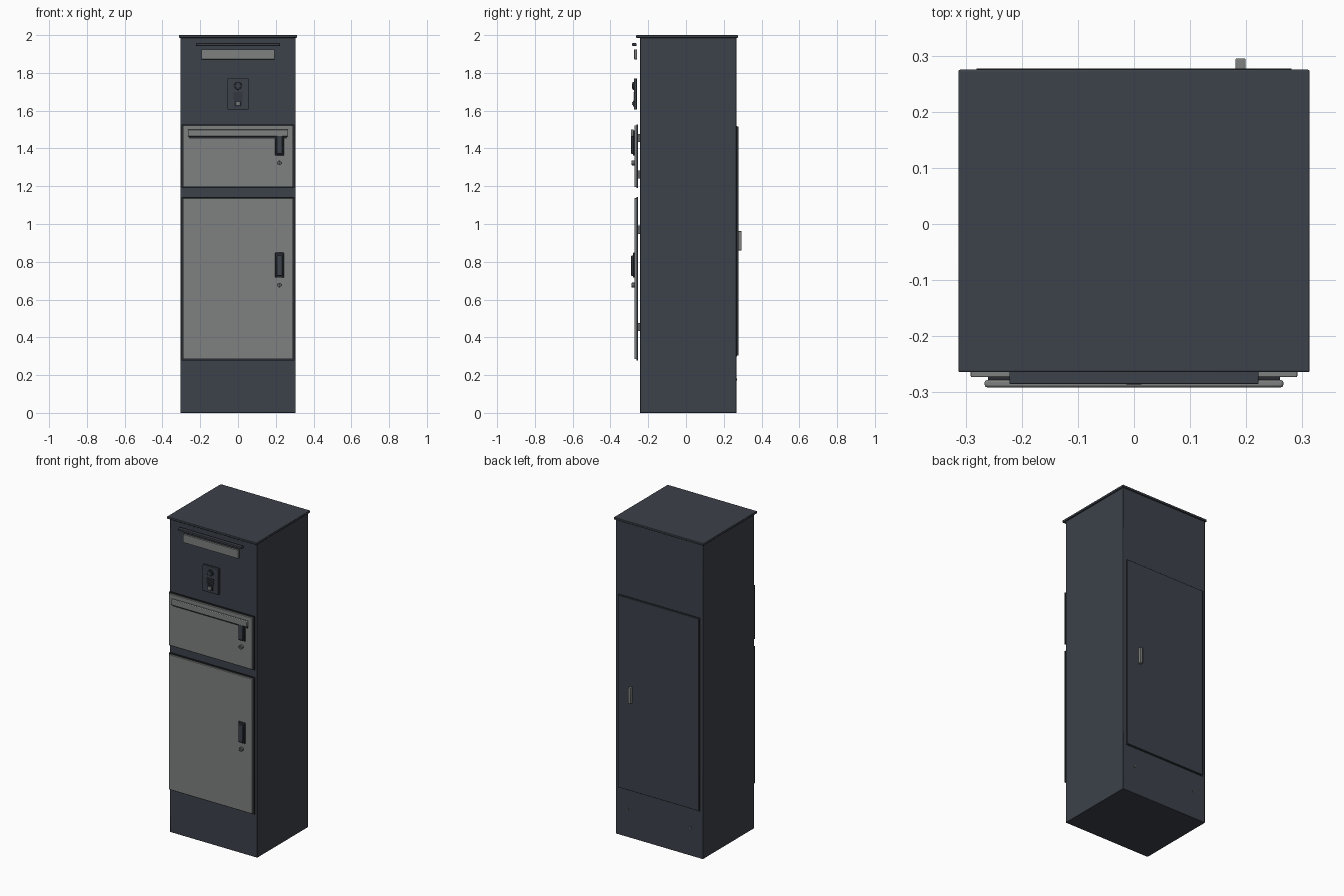
import bpy, math

if "Cube" in bpy.data.objects:
    bpy.data.objects.remove(bpy.data.objects["Cube"])


def material(name, rgb):
    m = bpy.data.materials.new(name)
    m.diffuse_color = (*rgb, 1)
    m.use_nodes = True
    m.node_tree.nodes["Principled BSDF"].inputs["Base Color"].default_value = m.diffuse_color
    return m


SLATE = material("slate paint", (0.045, 0.053, 0.067))
GREY = material("warm grey panel", (0.205, 0.222, 0.212))
BLACK = material("dark trim", (0.024, 0.027, 0.034))
STEEL = material("dull steel", (0.12, 0.13, 0.13))


def finish(ob, name, mat, bevel):
    ob.name = name
    ob.data.materials.append(mat)
    if bevel:
        b = ob.modifiers.new("edge", "BEVEL")
        b.width = bevel
        b.segments = 2
        b.limit_method = "ANGLE"
        bpy.ops.object.shade_smooth_by_angle()
    return ob


def box(name, x, y, z, mat, bevel=0.0):
    """Box given by (min, max) on each axis."""
    bpy.ops.mesh.primitive_cube_add(size=1)
    ob = bpy.context.object
    for v in ob.data.vertices:
        v.co = [r[0] if c < 0 else r[1] for c, r in zip(v.co, (x, y, z))]
    return finish(ob, name, mat, bevel)


def disc(name, x, z, r, y, mat, bevel=0.0):
    """Cylinder lying along y between y[0] and y[1]."""
    bpy.ops.mesh.primitive_cylinder_add(
        vertices=24, radius=r, depth=y[1] - y[0],
        location=(x, (y[0] + y[1]) / 2, z), rotation=(math.pi / 2, 0, 0))
    bpy.ops.object.shade_smooth_by_angle()
    return finish(bpy.context.object, name, mat, bevel)


# Cabinet and lid
box("cabinet", (-0.305, 0.305), (-0.243, 0.267), (0, 1.987), SLATE, 0.002)
box("lid", (-0.313, 0.313), (-0.264, 0.275), (1.986, 2.0), SLATE, 0.003)

# Letter slot with rain hood
box("letter_flap", (-0.193, 0.193), (-0.274, -0.26), (1.872, 1.924), GREY, 0.001)
box("letter_hood", (-0.222, 0.222), (-0.285, -0.262), (1.943, 1.957), SLATE, 0.002)

# Intercom with lens, speaker slits and button
box("intercom_plate", (-0.056, 0.056), (-0.276, -0.26), (1.605, 1.771), SLATE, 0.003)
disc("lens_ring", 0, 1.731, 0.021, (-0.282, -0.275), BLACK, 0.001)
disc("lens_glass", 0, 1.731, 0.014, (-0.286, -0.281), SLATE, 0.001)
for i in range(4):
    z = 1.694 - i * 0.011
    box(f"speaker_slit_{i + 1}", (-0.025, 0.025), (-0.279, -0.275), (z - 0.0025, z + 0.0025), BLACK)
box("button_frame", (-0.018, 0.018), (-0.281, -0.275), (1.622, 1.654), BLACK, 0.001)
box("call_button", (-0.012, 0.012), (-0.286, -0.28), (1.629, 1.647), GREY, 0.001)


def door(name, z, handle_top, lock_z, hinges):
    box(name + "_frame", (-0.298, 0.298), (-0.262, -0.255), (z[0] - 0.006, z[1] + 0.006), BLACK)
    box(name, (-0.291, 0.291), (-0.273, -0.261), z, GREY, 0.002)
    box(name + "_handle_plate", (0.197, 0.243), (-0.28, -0.272),
        (handle_top - 0.131, handle_top), BLACK, 0.002)
    box(name + "_handle_lever", (0.205, 0.235), (-0.29, -0.279),
        (handle_top - 0.123, handle_top - 0.014), SLATE, 0.003)
    disc(name + "_lock", 0.218, lock_z, 0.012, (-0.288, -0.272), STEEL, 0.001)
    box(name + "_keyhole", (0.2165, 0.2195), (-0.289, -0.287), (lock_z - 0.007, lock_z + 0.007), BLACK)
    for i, h in enumerate(hinges):
        box(f"{name}_hinge_{i + 1}", (-0.27, -0.23), (-0.256, -0.242), (h - 0.022, h + 0.022), STEEL)


# Parcel drawer and collection door
door("parcel_drawer", (1.196, 1.522), 1.494, 1.323, (1.455, 1.262))
door("collection_door", (0.284, 1.137), 0.848, 0.677, (0.97, 0.455))

# Long pull bar on the drawer
box("pull_bar", (-0.266, 0.266), (-0.291, -0.278), (1.463, 1.501), GREY, 0.004)
box("pull_bar_mount", (-0.26, 0.26), (-0.279, -0.272), (1.452, 1.496), BLACK)

# Rear access door, handle and fixing screws
box("rear_door_gap", (-0.285, 0.285), (0.266, 0.27), (0.299, 1.52), BLACK)
box("rear_door", (-0.281, 0.281), (0.266, 0.277), (0.303, 1.516), SLATE, 0.001)
box("rear_handle", (0.181, 0.199), (0.275, 0.295), (0.86, 0.962), GREY, 0.002)
for side in (-1, 1):
    disc("rear_screw", side * 0.22, 0.177, 0.006, (0.265, 0.271), STEEL)
